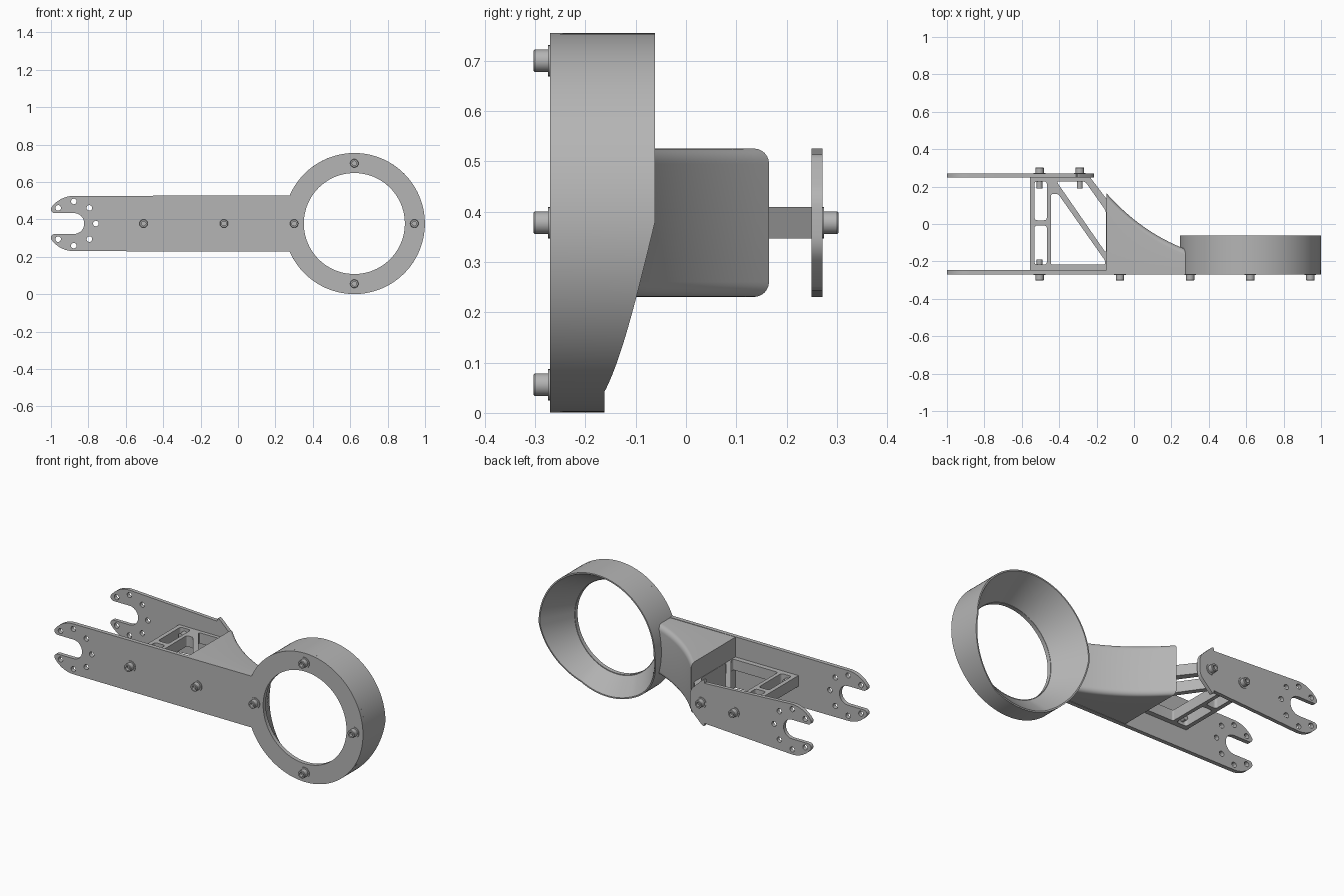
import bpy, bmesh
from math import sin, cos, radians, pi
from mathutils import Vector, Matrix

if "Cube" in bpy.data.objects:
    bpy.data.objects.remove(bpy.data.objects["Cube"])

grey = bpy.data.materials.new("machined grey")
grey.use_nodes = True
COLOUR = (0.46, 0.46, 0.46, 1)
grey.diffuse_color = COLOUR
grey.node_tree.nodes["Principled BSDF"].inputs["Base Color"].default_value = COLOUR

MID = 0.378            # height of the arm's centre line
HALF = 0.1475          # half width of the arm
RING_X, RING_R, HOLE_R = 0.622, 0.377, 0.27
FORK_X = -0.878


def finish(name, bm):
    bmesh.ops.remove_doubles(bm, verts=bm.verts, dist=1e-5)
    bmesh.ops.recalc_face_normals(bm, faces=bm.faces)
    mesh = bpy.data.meshes.new(name)
    bm.to_mesh(mesh)
    bm.free()
    mesh.materials.append(grey)
    obj = bpy.data.objects.new(name, mesh)
    bpy.context.collection.objects.link(obj)
    bpy.ops.object.select_all(action="DESELECT")
    obj.select_set(True)
    bpy.context.view_layer.objects.active = obj
    bpy.ops.object.shade_smooth_by_angle(angle=radians(30))
    return obj


def arc(cx, cz, r, start, end, steps=12):
    angles = [radians(start + (end - start) * i / steps) for i in range(steps + 1)]
    return [(cx + r * cos(a), cz + r * sin(a)) for a in angles]


def rounded(points, r, steps=5):
    """Polygon with softened corners."""
    out = []
    pts = [Vector(p) for p in points]
    for i, p in enumerate(pts):
        a = p + (pts[i - 1] - p).normalized() * r
        b = p + (pts[(i + 1) % len(pts)] - p).normalized() * r
        for k in range(steps + 1):
            t = k / steps
            out.append(tuple(a * (1 - t) ** 2 + p * 2 * t * (1 - t) + b * t * t))
    return out


def plate(name, loops, thickness, matrix):
    """Flat outline with holes, extruded to a thickness."""
    curve = bpy.data.curves.new(name, "CURVE")
    curve.dimensions = "2D"
    curve.fill_mode = "BOTH"
    curve.extrude = thickness / 2
    for loop in loops:
        spline = curve.splines.new("POLY")
        spline.points.add(len(loop) - 1)
        for point, (x, y) in zip(spline.points, loop):
            point.co = (x, y, 0, 1)
        spline.use_cyclic_u = True
    temp = bpy.data.objects.new(name + " outline", curve)
    bpy.context.collection.objects.link(temp)
    bpy.context.view_layer.update()
    mesh = bpy.data.meshes.new_from_object(
        temp.evaluated_get(bpy.context.evaluated_depsgraph_get()))
    bm = bmesh.new()
    bm.from_mesh(mesh)
    bm.transform(matrix)
    bpy.data.objects.remove(temp)
    bpy.data.curves.remove(curve)
    bpy.data.meshes.remove(mesh)
    return finish(name, bm)


def loft(name, sections, loop=False, caps=False):
    """Skin a row of closed sections."""
    bm = bmesh.new()
    rows = [[bm.verts.new(p) for p in s] for s in sections]
    pairs = list(zip(rows, rows[1:])) + ([(rows[-1], rows[0])] if loop else [])
    for a, b in pairs:
        for i in range(len(a)):
            j = (i + 1) % len(a)
            bm.faces.new((a[i], a[j], b[j], b[i]))
    if caps:
        bm.faces.new(rows[0])
        bm.faces.new(rows[-1])
    return finish(name, bm)


def upright(y):
    return Matrix.Translation((0, y, MID)) @ Matrix.Rotation(pi / 2, 4, "X")


# Forked motor mount shared by both plates
TIP = 143.4
tip_x = FORK_X + 0.1275 * cos(radians(TIP))
tip_z = 0.1275 * sin(radians(TIP))
half = (arc(FORK_X, 0, HALF, 90, TIP) + arc(tip_x, tip_z, 0.02, TIP, 270, 8)[1:]
        + arc(FORK_X, 0, 0.056, 90, 0))
fork = half + [(x, -z) for x, z in reversed(half[:-1])]
mount_holes = []
for a in (0, 45, 90, 135, 225, 270, 315):
    if a in (0, 45, 90, 135, 225, 270, 315):
        cx, cz = arc(FORK_X, 0, 0.118, a, a, 1)[0]
        mount_holes.append(arc(cx, cz, 0.015, 0, 337.5, 15))

# Front plate with the big ring
ring_outline = arc(RING_X, 0, RING_R, -156.5, 156.5, 96)
ring_hole = arc(RING_X, 0, HOLE_R, 0, 356.25, 95)
plate("front_plate", [fork + ring_outline, ring_hole] + mount_holes, 0.024, upright(-0.258))

# Short back plate with clipped end corners
end = rounded([(-0.31, -HALF), (-0.215, -0.055), (-0.215, 0.055), (-0.31, HALF)], 0.03)
plate("back_plate", [fork + end] + mount_holes, 0.022, upright(0.26))

# Flared duct whose rim drops along its lower half
duct = []
for i in range(120):
    a = 2 * pi * i / 120
    below = math_deg = 0
    if sin(a) < 0:
        below = min(a - pi, 2 * pi - a)
    rim = -0.062 - 0.1 * min(below / radians(63), 1)
    profile = [(RING_R, -0.25), (RING_R, rim), (RING_R - 0.008, rim), (HOLE_R, -0.25)]
    duct.append([(RING_X + r * cos(a), y, MID + r * sin(a)) for r, y in profile])
loft("duct", duct, loop=True)

# Fairing that sweeps from the truss down to the duct
start, bend, stop = Vector((-0.148, 0.165)), Vector((0.04, -0.045)), Vector((0.277, -0.135))
fairing = []
for i in range(17):
    t = i / 16
    x, y = start * (1 - t) ** 2 + bend * 2 * t * (1 - t) + stop * t * t
    top = arc(y - 0.03, HALF - 0.03, 0.03, 90, 0, 6)
    section = [(-0.25, HALF)] + top + [(b, -c) for b, c in reversed(top)] + [(-0.25, -HALF)]
    fairing.append([(x, b, MID + c) for b, c in section])
loft("fairing", fairing, caps=True)

# Truss spacer between the plates
frame = [(-0.556, -0.247), (-0.14, -0.247), (-0.14, 0.125), (-0.235, 0.25), (-0.556, 0.25)]
windows = [
    [(-0.532, 0.02), (-0.466, 0.02), (-0.466, 0.228), (-0.532, 0.228)],
    [(-0.532, -0.217), (-0.466, -0.217), (-0.466, -0.008), (-0.532, -0.008)],
    [(-0.444, -0.217), (-0.155, -0.217), (-0.155, -0.195), (-0.405, 0.16), (-0.444, 0.16)],
    [(-0.415, 0.228), (-0.262, 0.228), (-0.15, 0.07), (-0.15, -0.155)],
]
plate("truss_spacer", [frame] + [rounded(w, 0.016 if len(w) == 4 else 0.01) for w in windows],
      0.063, Matrix.Translation((0, 0, MID)))


# Socket-head bolts with washers
def bolt(name, x, z, side, shaft):
    profile = [(0.001, 0.016), (0.012, 0.016), (0.012, 0.033), (0.02, 0.033), (0.0225, 0.03),
               (0.0225, 0.004), (0.031, 0.004), (0.031, -0.001), (0.015, -0.001),
               (0.015, -shaft), (0.001, -shaft)]
    rows = [[(x + px, side * (0.27 + d), z + pz) for px, pz in arc(0, 0, r, 0, 345, 23)]
            for r, d in profile]
    loft(name, rows, caps=True)


for x in (-0.505, -0.075, 0.3, 0.943):
    bolt("front_bolt", x, MID, -1, 0.08 if x < 0 else 0.03)
for dz in (-0.322, 0.322):
    bolt("ring_bolt", RING_X, MID + dz, -1, 0.03)
for x in (-0.505, -0.29):
    bolt("back_bolt", x, MID, 1, 0.08)
